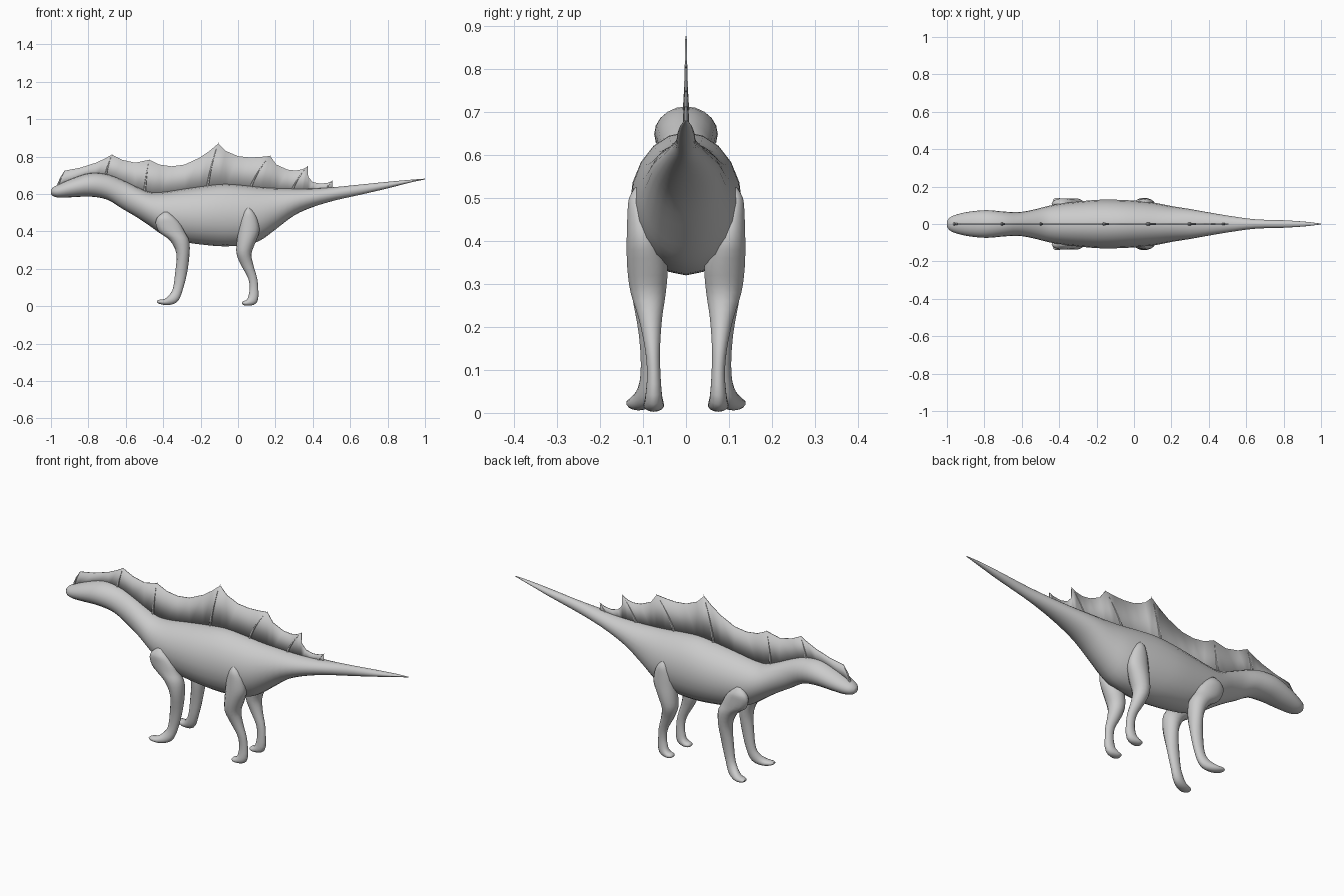
import bpy, bmesh, math


def finish(bm, name, mirror=False, solid=0):
    bmesh.ops.recalc_face_normals(bm, faces=bm.faces)
    me = bpy.data.meshes.new(name)
    bm.to_mesh(me)
    bm.free()
    ob = bpy.data.objects.new(name, me)
    bpy.context.collection.objects.link(ob)
    if mirror:
        m = ob.modifiers.new("mirror", 'MIRROR')
        m.use_axis = (False, True, False)
    if solid:
        s = ob.modifiers.new("thickness", 'SOLIDIFY')
        s.thickness = solid
        s.offset = 0
    bpy.ops.object.select_all(action='DESELECT')
    bpy.context.view_layer.objects.active = ob
    ob.select_set(True)
    bpy.ops.object.shade_smooth_by_angle(angle=math.radians(50))
    return ob


def smooth(rows, n=3):
    """Catmull-Rom refinement of a list of parameter tuples."""
    out = []
    for i in range(len(rows) - 1):
        a, b, c, d = (rows[max(i - 1, 0)], rows[i], rows[i + 1], rows[min(i + 2, len(rows) - 1)])
        for k in range(n):
            t = k / n
            out.append([q + 0.5 * t * (r - p + t * (2 * p - 5 * q + 4 * r - s + t * (3 * (q - r) + s - p)))
                        for p, q, r, s in zip(a, b, c, d)])
    return out + [list(rows[-1])]


def loft(name, rings, sides=16, mirror=False):
    """Rings are (x, z, y, half-length, half-width, tilt in degrees)."""
    bm = bmesh.new()
    prev = None
    for x, z, y, rx, ry, tilt in rings:
        cx, cz = math.cos(math.radians(tilt)), math.sin(math.radians(tilt))
        ring = []
        for k in range(sides):
            a = 2 * math.pi * k / sides
            u, v = rx * math.cos(a), ry * math.sin(a)
            ring.append(bm.verts.new((x + u * cx, y + v, z + u * cz)))
        if prev:
            for k in range(sides):
                j = (k + 1) % sides
                bm.faces.new((prev[k], prev[j], ring[j], ring[k]))
        else:
            bm.faces.new(ring)
        prev = ring
    bm.faces.new(prev)
    return finish(bm, name, mirror)


# Body, head and tail: x, top z, bottom z, half width
body = [(-1, .622, .60, .014), (-.985, .638, .587, .034), (-.95, .655, .58, .05), (-.88, .685, .583, .066),
        (-.79, .712, .586, .074), (-.7, .705, .57, .067), (-.62, .675, .522, .063), (-.54, .637, .475, .076),
        (-.47, .61, .428, .094), (-.4, .61, .38, .108), (-.3, .625, .346, .12), (-.18, .642, .328, .13),
        (-.07, .653, .32, .129), (.04, .645, .328, .122), (.12, .636, .352, .112), (.2, .631, .41, .096),
        (.3, .628, .485, .08), (.4, .629, .53, .062), (.52, .637, .566, .042), (.65, .65, .595, .025),
        (.8, .665, .63, .02), (.92, .676, .661, .012), (1, .682, .678, .002)]
loft("body", [(x, (t + b) / 2, 0, (t - b) / 2, w, 90) for x, t, b, w in smooth(body)], 20)

# Legs
front_leg = [(-.385, .503, .105, .012, .01, 0), (-.385, .475, .11, .046, .025, 0), (-.374, .44, .107, .066, .03, 0),
             (-.352, .395, .1, .068, .037, 0), (-.312, .35, .092, .051, .045, 0), (-.294, .28, .088, .035, .04, 0),
             (-.304, .18, .085, .032, .025, 0), (-.322, .09, .086, .026, .02, -15),
             (-.346, .042, .095, .028, .023, -45), (-.385, .023, .11, .018, .026, -75),
             (-.42, .024, .118, .011, .021, -95), (-.433, .025, .121, .004, .01, -95)]
loft("front_legs", smooth(front_leg), 14, True)

hind_leg = [(.054, .525, .108, .01, .01, 0), (.058, .5, .111, .028, .022, 0), (.06, .46, .107, .045, .03, 0),
            (.058, .4, .098, .056, .041, 0), (.043, .34, .09, .05, .048, 0), (.032, .28, .088, .04, .042, 0),
            (.049, .22, .083, .033, .028, 0), (.078, .15, .078, .024, .018, 0), (.085, .09, .075, .023, .016, 0),
            (.078, .036, .075, .028, .02, -35), (.05, .018, .075, .016, .024, -75),
            (.03, .017, .075, .011, .02, -90), (.022, .017, .075, .004, .01, -90)]
loft("hind_legs", smooth(hind_leg), 14, True)


def back_height(x):
    for a, b in zip(body, body[1:]):
        if a[0] <= x <= b[0]:
            return a[1] + (b[1] - a[1]) * (x - a[0]) / (b[0] - a[0])


# Sail membrane along the back
sail = [(-.965, .655), (-.95, .69), (-.925, .725), (-.845, .74), (-.76, .767), (-.71, .79), (-.675, .81),
        (-.62, .783), (-.55, .767), (-.475, .783), (-.42, .757), (-.355, .748), (-.285, .757), (-.205, .794),
        (-.15, .832), (-.105, .87), (-.065, .83), (0, .802), (.065, .795), (.12, .798), (.172, .803),
        (.205, .757), (.265, .73), (.31, .725), (.345, .732), (.373, .747), (.376, .69), (.4, .664),
        (.44, .655), (.48, .66), (.505, .67)]
bm = bmesh.new()
last = None
for x, z in sail:
    pair = (bm.verts.new((x, 0, back_height(x) - .02)), bm.verts.new((x, 0, z)))
    if last:
        bm.faces.new((last[0], pair[0], pair[1], last[1]))
    last = pair
finish(bm, "sail", solid=.004)

# Curved tapering spines supporting the sail: base x, tip x, tip z
for i, (bx, tx, tz) in enumerate([(-.967, -.925, .727), (-.71, -.672, .813), (-.5, -.475, .787), (-.165, -.104, .877),
                                  (.063, .173, .806), (.285, .375, .75), (.465, .507, .672)]):
    bz = back_height(bx) - .02
    rings = []
    for k in range(7):
        t = k / 6
        r = .009 * (1 - t) + .001
        x = bx + (tx - bx) * (.55 * t + .45 * t * t)
        rings.append((x, bz + (tz - bz) * t, 0, r * .8, r, 0))
    loft("sail_spine_%d" % (i + 1), rings, 6)
